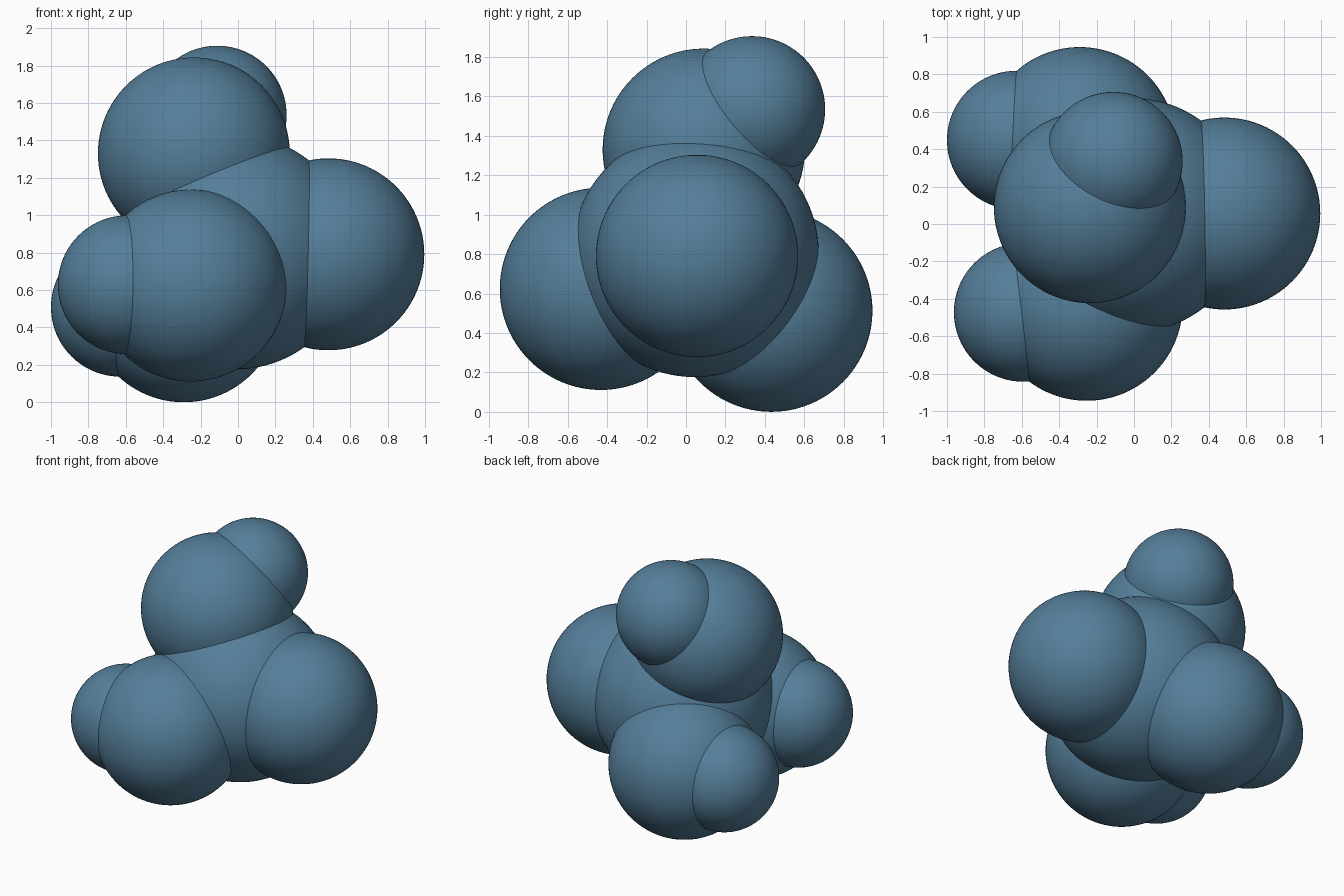
import bpy

if "Cube" in bpy.data.objects:
    bpy.data.objects.remove(bpy.data.objects["Cube"])

BLUE = bpy.data.materials.new("blue")
BLUE.diffuse_color = (0.09, 0.21, 0.32, 1)
BLUE.use_nodes = True
BLUE.node_tree.nodes["Principled BSDF"].inputs["Base Color"].default_value = BLUE.diffuse_color


def ball(name, center, radius):
    bpy.ops.mesh.primitive_uv_sphere_add(segments=96, ring_count=48,
                                         radius=radius, location=center)
    obj = bpy.context.object
    obj.name = name
    obj.data.materials.append(BLUE)
    bpy.ops.object.shade_smooth()


# Central atom
ball("central_atom", (-0.012, 0.047, 0.803), 0.627)

# Four outer atoms in a tetrahedral arrangement
OUTER = {
    "right": (0.483, 0.056, 0.791),
    "top": (-0.236, 0.090, 1.330),
    "front": (-0.253, -0.432, 0.624),
    "back": (-0.290, 0.433, 0.513),
}
for side, center in OUTER.items():
    ball(f"outer_atom_{side}", center, 0.513)

# Small atoms attached to three of the outer atoms
SMALL = {
    "top": (-0.111, 0.335, 1.535),
    "front": (-0.592, -0.472, 0.628),
    "back": (-0.629, 0.448, 0.508),
}
for side, center in SMALL.items():
    ball(f"small_atom_{side}", center, 0.371)
